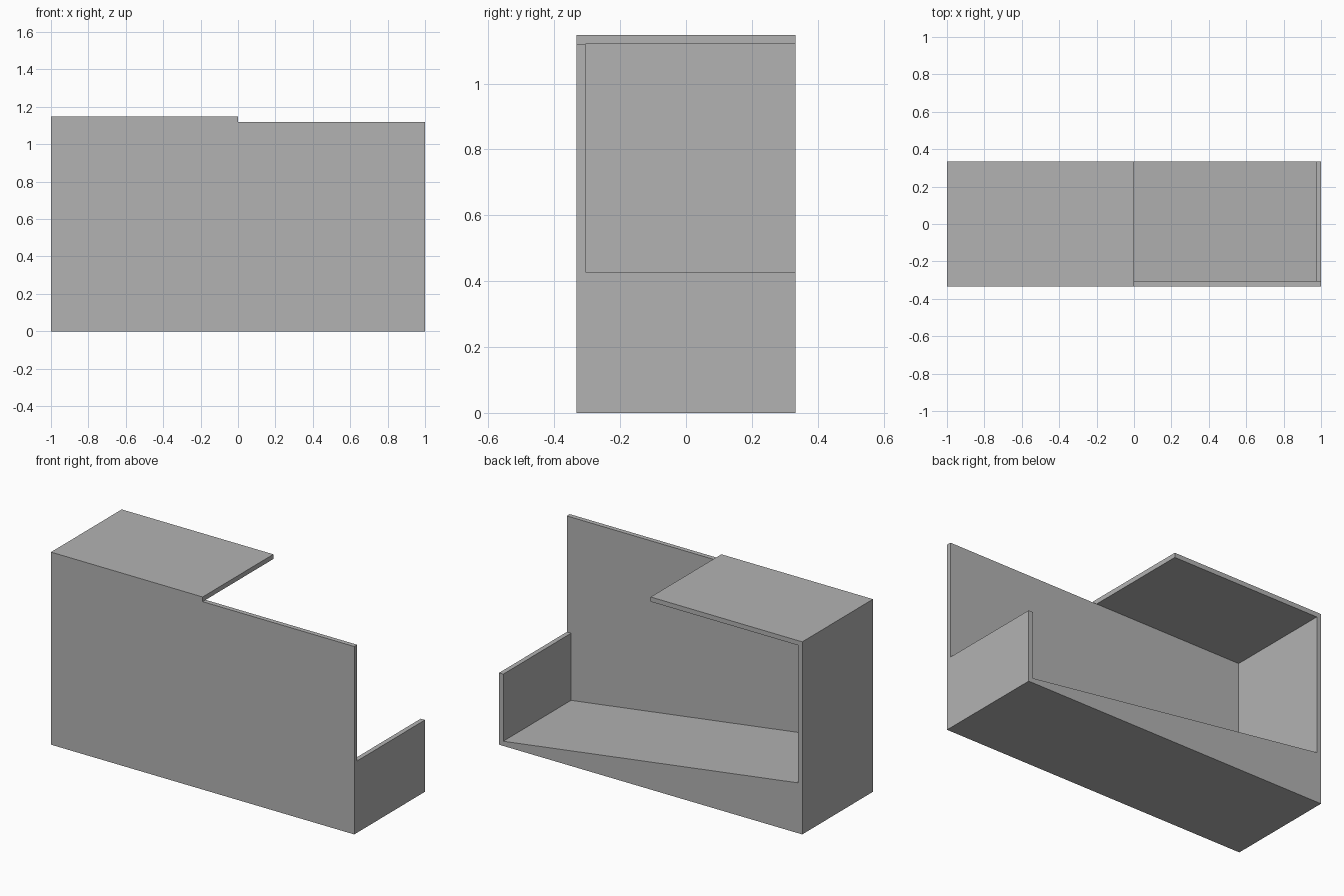
import bpy
import bmesh

# Remove the default cube
cube = bpy.data.objects.get("Cube")
if cube:
    bpy.data.objects.remove(cube, do_unlink=True)

# Overall sizes
W, D, T = 1.0, 0.333, 0.028      # half width, half depth, panel thickness
TOP, LOW = 1.148, 0.428          # full height, low end wall height
FLOOR_HIGH = 0.30                # sloping floor height at the tall end

grey = bpy.data.materials.new("plain grey")
grey.use_nodes = True
COLOUR = (0.45, 0.45, 0.45, 1)
grey.diffuse_color = COLOUR
grey.node_tree.nodes["Principled BSDF"].inputs["Base Color"].default_value = COLOUR


def prism(name, profile, y0, y1):
    """Extrude an x-z outline along y into a closed solid."""
    bm = bmesh.new()
    face = bm.faces.new([bm.verts.new((x, y0, z)) for x, z in profile])
    new = bmesh.ops.extrude_face_region(bm, geom=[face])["geom"]
    verts = [v for v in new if isinstance(v, bmesh.types.BMVert)]
    bmesh.ops.translate(bm, verts=verts, vec=(0, y1 - y0, 0))
    bmesh.ops.recalc_face_normals(bm, faces=bm.faces)
    mesh = bpy.data.meshes.new(name)
    bm.to_mesh(mesh)
    bm.free()
    mesh.materials.append(grey)
    obj = bpy.data.objects.new(name, mesh)
    bpy.context.collection.objects.link(obj)
    return obj


# Front panel, stepped down where the roof stops
prism("front_panel",
      [(-W, 0), (W, 0), (W, TOP - T), (0, TOP - T), (0, TOP), (-W, TOP)],
      -D, T - D)

# Low end wall, sloping floor wedge, tall end wall and half roof in one section
prism("floor_walls_and_roof",
      [(-W, 0), (W, 0), (W, LOW), (W - T, LOW), (W - T, T),
       (T - W, FLOOR_HIGH), (T - W, TOP - T), (0, TOP - T), (0, TOP), (-W, TOP)],
      T - D, D)
